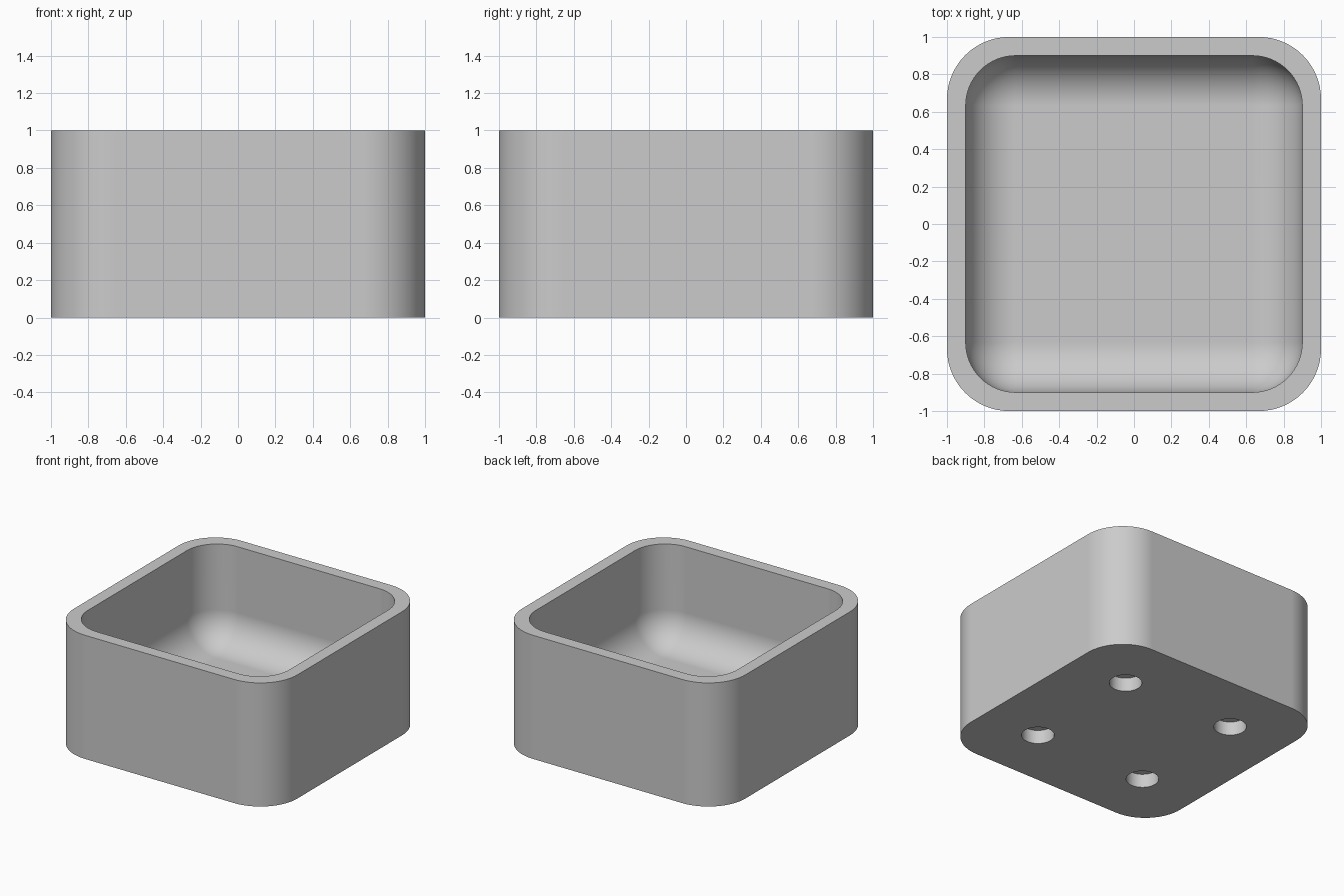
import bpy
import bmesh
from mathutils import Matrix

default = bpy.data.objects.get("Cube")
if default:
    bpy.data.objects.remove(default, do_unlink=True)

grey = bpy.data.materials.new("light grey")
grey.use_nodes = True
grey.diffuse_color = (0.6, 0.6, 0.6, 1)
grey.node_tree.nodes["Principled BSDF"].inputs["Base Color"].default_value = grey.diffuse_color


def make_object(name, bm):
    mesh = bpy.data.meshes.new(name)
    bm.to_mesh(mesh)
    bm.free()
    mesh.materials.append(grey)
    obj = bpy.data.objects.new(name, mesh)
    bpy.context.collection.objects.link(obj)
    return obj


def rounded_box(name, half, bottom, top, radius, upright_only):
    bm = bmesh.new()
    bmesh.ops.create_cube(bm, size=1)
    for v in bm.verts:
        v.co.x *= 2 * half
        v.co.y *= 2 * half
        v.co.z = top if v.co.z > 0 else bottom
    edges = [e for e in bm.edges
             if not upright_only or abs(e.verts[0].co.z - e.verts[1].co.z) > 0.1]
    bmesh.ops.bevel(bm, geom=edges, offset=radius, offset_type='OFFSET',
                    segments=16, profile=0.5, affect='EDGES')
    return make_object(name, bm)


def round_cutter(name, x, y, radius, depth):
    bm = bmesh.new()
    bmesh.ops.create_cone(bm, cap_ends=True, segments=40, radius1=radius,
                          radius2=radius, depth=2 * depth,
                          matrix=Matrix.Translation((x, y, 0)))
    return make_object(name, bm)


# Outer body with rounded upright corners
body = rounded_box("box_body", 1, 0, 1, 0.333, True)

# Cavity with a filleted floor, and four blind holes underneath
cutters = [rounded_box("cavity_cutter", 0.9, 0.2, 1.6, 0.267, False)]
for x in (-0.5, 0.5):
    for y in (-0.5, 0.5):
        cutters.append(round_cutter("hole_cutter", x, y, 0.12, 0.11))

bpy.ops.object.select_all(action='DESELECT')
bpy.context.view_layer.objects.active = body
body.select_set(True)
for cutter in cutters:
    cutter.hide_render = True
    mod = body.modifiers.new("cut", 'BOOLEAN')
    mod.operation = 'DIFFERENCE'
    mod.solver = 'EXACT'
    mod.object = cutter
    bpy.ops.object.modifier_apply(modifier=mod.name)
    bpy.data.objects.remove(cutter, do_unlink=True)

# Smooth curves, crisp rims and evenly shaded flat walls
bpy.ops.object.shade_smooth_by_angle(angle=0.6)
flats = body.modifiers.new("flat_walls", 'WEIGHTED_NORMAL')
flats.keep_sharp = True
